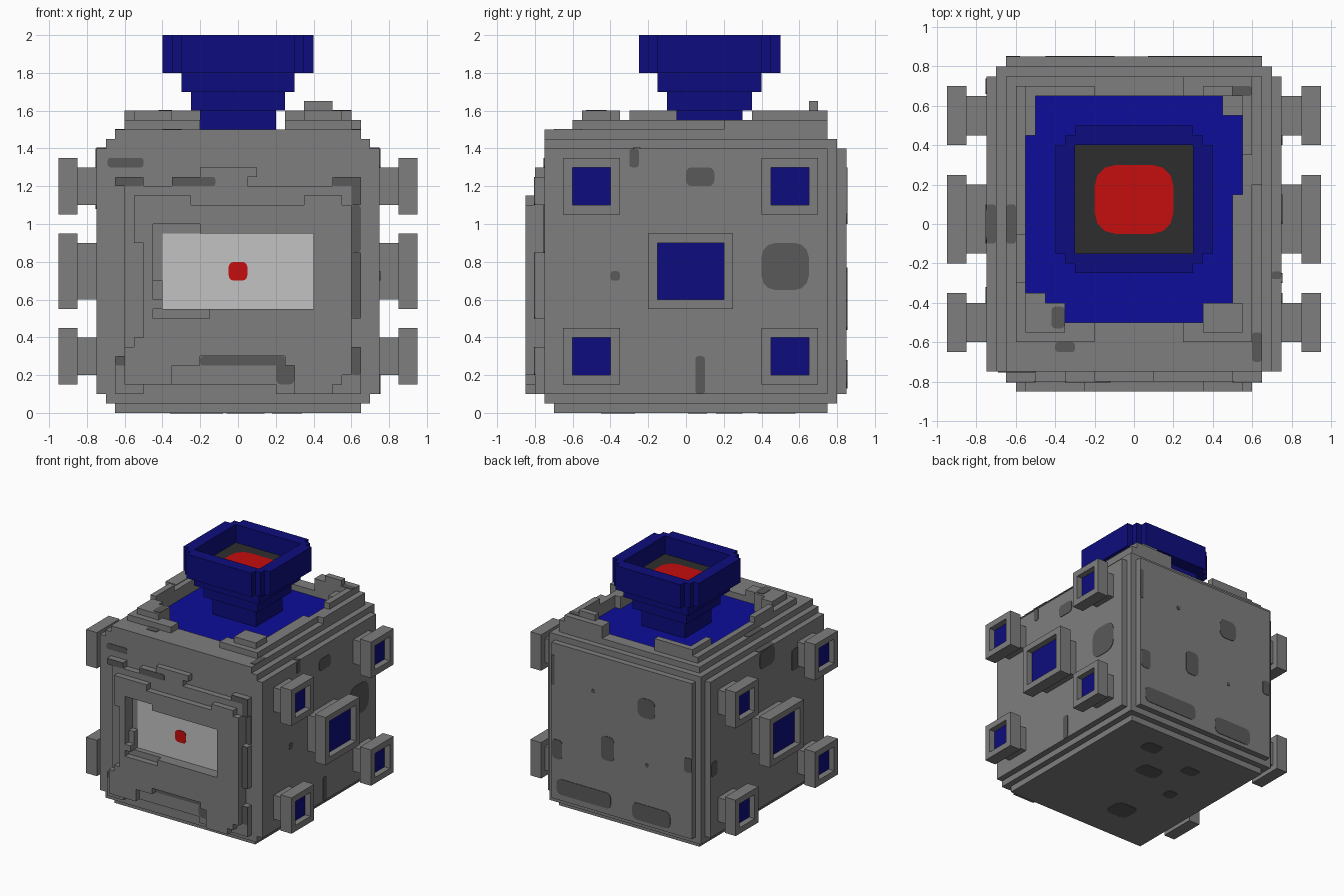
import bpy, bmesh, math

cube = bpy.data.objects.get("Cube")
if cube:
    bpy.data.objects.remove(cube, do_unlink=True)

U = 0.05  # block size


def material(name, r, g, b):
    m = bpy.data.materials.new(name)
    m.use_nodes = True
    m.diffuse_color = (r, g, b, 1)
    bsdf = next(n for n in m.node_tree.nodes if n.type == 'BSDF_PRINCIPLED')
    bsdf.inputs["Base Color"].default_value = (r, g, b, 1)
    return m


STONE = material("stone grey", 0.21, 0.21, 0.21)
SPOT = material("dark grey", 0.10, 0.10, 0.10)
PALE = material("pale grey", 0.54, 0.54, 0.54)
BLUE = material("navy blue", 0.004, 0.004, 0.21)
BRIGHT = material("bright blue", 0.004, 0.004, 0.32)
RED = material("red", 0.56, 0.004, 0.004)
COAL = material("charcoal", 0.027, 0.027, 0.027)


def finish(name, bm, mat):
    me = bpy.data.meshes.new(name)
    bm.to_mesh(me)
    bm.free()
    me.materials.append(mat)
    ob = bpy.data.objects.new(name, me)
    bpy.context.collection.objects.link(ob)
    return ob


def cells(boxes):
    out = set()
    for b in boxes:
        i = [round(v / U) for v in b]
        out |= {(x, y, z) for x in range(min(i[0:2]), max(i[0:2]))
                for y in range(min(i[2:4]), max(i[2:4])) for z in range(i[4], i[5])}
    return out


def blocks(name, mat, add, cut=()):
    """Solid made of boxes (x0,x1,y0,y1,z0,z1) on the block grid, minus cuts."""
    solid = cells(add) - cells(cut)
    bm = bmesh.new()
    verts = {}

    def vert(p):
        if p not in verts:
            verts[p] = bm.verts.new([c * U for c in p])
        return verts[p]

    for c in solid:
        for a in range(3):
            for s in (0, 1):
                n = list(c)
                n[a] += 2 * s - 1
                if tuple(n) in solid:
                    continue
                quad = []
                for du, dv in ((0, 0), (1, 0), (1, 1), (0, 1)):
                    p = list(c)
                    p[a] += s
                    p[(a + 1) % 3] += du
                    p[(a + 2) % 3] += dv
                    quad.append(vert(tuple(p)))
                bm.faces.new(quad if s else quad[::-1])
    bmesh.ops.dissolve_limit(bm, angle_limit=0.01, verts=bm.verts, edges=bm.edges)
    return finish(name, bm, mat)


def plates(name, mat, axis, pos, side, rects):
    """Thin round-cornered plates on a plane; rects are (u0,u1,v0,v1)."""
    bm = bmesh.new()
    ua, va = [a for a in range(3) if a != axis]
    for u0, u1, v0, v1 in rects:
        r = min(u1 - u0, v1 - v0) * 0.3
        ring = []
        for k, (cu, cv) in enumerate(((u1 - r, v1 - r), (u0 + r, v1 - r),
                                      (u0 + r, v0 + r), (u1 - r, v0 + r))):
            for j in range(4):
                t = math.pi / 2 * (k + j / 3)
                p = [0, 0, 0]
                p[axis] = pos - 0.002 * side
                p[ua], p[va] = cu + r * math.cos(t), cv + r * math.sin(t)
                ring.append(bm.verts.new(p))
        f = bm.faces.new(ring)
        ext = bmesh.ops.extrude_face_region(bm, geom=[f])
        off = [0, 0, 0]
        off[axis] = 0.006 * side
        bmesh.ops.translate(bm, vec=off, verts=[
            g for g in ext["geom"] if isinstance(g, bmesh.types.BMVert)])
    bmesh.ops.recalc_face_normals(bm, faces=bm.faces)
    return finish(name, bm, mat)


# Stepped body with an open well and a broken rim on top
well = [(-.55, .5, -.35, .45), (-.5, .45, -.35, .65), (.45, .55, .15, .55),
        (-.45, .5, -.4, .2), (-.35, .35, -.5, 0)]
body = [(-.75, .75, -.75, .75, .1, 1.4), (-.7, .7, -.75, .8, .05, 1.45),
        (-.65, .65, -.7, .85, .1, 1.4), (-.65, .65, -.7, .75, 0, 1.5),
        (-.65, .65, -.75, .75, .05, 1.5)]
rim = [(-.6, .6, -.6, .7, 1.5, 1.55), (.55, .65, .2, .75, 1.5, 1.55),
       (-.55, -.2, .65, .7, 1.55, 1.6), (.25, .6, .65, .75, 1.5, 1.6),
       (.55, .6, .35, .75, 1.55, 1.6), (-.6, -.55, -.3, -.05, 1.55, 1.6),
       (-.55, -.35, -.55, -.35, 1.55, 1.6), (.35, .55, -.55, -.4, 1.55, 1.6),
       (-.55, -.5, .45, .65, 1.55, 1.6), (.35, .5, .65, .7, 1.6, 1.65)]
gaps = [(-.2, .25, -.75, -.5, 1.5, 1.7), (-.2, .25, .65, .8, 1.5, 1.7)]
blocks("body", STONE, body + rim, [w + (1.4, 1.8) for w in well] + gaps)
blocks("well_floor", BRIGHT, [w + (1.4, 1.45) for w in well])

# Two ragged layers of the front panel around the screen opening
opening = [(-.4, .4, -.9, -.75, .55, .95), (-.45, -.2, -.9, -.75, .6, 1.0),
           (-.45, -.15, -.9, -.75, .5, .55), (-.45, -.4, -.9, -.75, .65, .95)]
low = [(-.65, .65, .1, 1.25)]
low_cut = [(-.5, -.35, 1.2, 1.25), (.05, .5, 1.2, 1.25), (-.65, -.6, .3, 1.2),
           (-.5, .2, .1, .15), (.6, .65, .85, 1.1), (.6, .65, .35, .5)]
high = [(-.55, .55, .15, 1.15), (.55, .6, .2, 1.1), (-.6, -.5, .15, .35), (.3, .5, .1, .15)]
high_cut = [(-.25, .35, 1.1, 1.15), (-.55, -.5, .4, .9), (-.35, .3, .15, .25),
            (-.2, .25, .25, .3), (.2, .3, .15, .2)]


def layer(rects, y0, y1):
    return [(a, b, y0, y1, c, d) for a, b, c, d in rects]


blocks("panel_base", STONE, layer(low, -.8, -.75) + [(-.2, .1, -.8, -.75, 1.25, 1.3)],
       layer(low_cut, -.8, -.75) + opening)
blocks("panel_face", STONE, layer(high, -.85, -.8), layer(high_cut, -.85, -.8) + opening)
blocks("panel_ledge", STONE, [(-.45, -.4, -.8, -.75, .6, .7), (-.45, -.15, -.8, -.75, .5, .55)])
plates("screen_light", RED, 1, -.757, -1, [(-.05, .05, .7, .8)])
screen = bmesh.new()
bmesh.ops.create_cube(screen, size=1)
for v in screen.verts:
    v.co = (v.co.x * .8, -.752 + v.co.y * .008, .75 + v.co.z * .4)
finish("screen", screen, PALE)

# Side thrusters: neck, square flange and recessed blue window
spots = [(-.6, -.4, 1.1, 1.3), (.45, .65, 1.1, 1.3), (-.6, -.4, .2, .4),
         (.45, .65, .2, .4), (-.15, .2, .6, .9)]
for s, side in ((1, "left"), (-1, "right")):
    for k, (y0, y1, z0, z1) in enumerate(spots):
        blocks(f"{side}_thruster_{k + 1}", STONE,
               [(.75 * s, .85 * s, y0, y1, z0, z1),
                (.85 * s, .95 * s, y0 - U, y1 + U, z0 - U, z1 + U)],
               [(.85 * s, .95 * s, y0, y1, z0, z1)])
        blocks(f"{side}_window_{k + 1}", BLUE, [(.85 * s, .9 * s, y0, y1, z0, z1)])

# Stepped funnel standing in the well
blocks("funnel", BLUE,
       [(-.4, .4, -.15, .4, 1.8, 2), (-.35, .35, -.2, .45, 1.8, 2), (-.3, .3, -.25, .5, 1.8, 2),
        (-.3, .3, -.15, .4, 1.7, 1.8), (-.25, .25, -.1, .35, 1.6, 1.7),
        (-.2, .2, -.05, .3, 1.45, 1.6)],
       [(-.3, .3, -.15, .4, 1.8, 2)])
blocks("funnel_floor", COAL, [(-.3, .3, -.15, .4, 1.8, 1.85)])
plates("funnel_core", RED, 2, 1.85, 1, [(-.2, .2, -.05, .3)])

# Dark worn patches
plates("left_patches", SPOT, 0, .75, 1, [
    (.4, .65, .65, .9), (0, .15, 1.2, 1.3), (-.3, -.25, 1.3, 1.4),
    (-.4, -.35, .7, .75), (.05, .1, .1, .3)])
plates("right_patches", SPOT, 0, -.75, -1, [
    (-.1, .1, 1.25, 1.4), (-.42, -.32, 1.08, 1.26), (.66, .74, .6, .72)])
plates("back_patches", SPOT, 1, .85, 1, [
    (.62, .65, 1.05, 1.3), (.25, .28, 1.08, 1.11), (-.31, -.15, 1.0, 1.16),
    (.55, .64, .44, .6), (.07, .19, .55, .75), (.1, .6, .15, .28),
    (-.45, -.1, .13, .27), (-.25, -.22, .59, .62), (-.65, -.58, .65, .77)])
plates("front_patches", SPOT, 1, -.75, -1, [(-.69, -.5, 1.3, 1.35), (.6, .65, .85, 1.1)])
plates("panel_patches", SPOT, 1, -.8, -1, [
    (-.35, -.12, 1.2, 1.25), (-.65, -.5, 1.2, 1.25), (.5, .65, 1.2, 1.25),
    (.6, .65, 1.1, 1.22), (.6, .65, .5, .85), (.6, .65, .2, .35),
    (-.65, -.5, .25, .3), (-.2, .25, .25, .3), (.2, .3, .15, .27)])
plates("top_patches", SPOT, 2, 1.5, 1, [
    (-.65, -.6, -.1, .1), (.6, .65, -.7, -.55), (-.4, -.3, -.65, -.6)])
plates("edge_patches", SPOT, 2, 1.4, 1, [(-.75, -.7, -.1, .1), (.7, .75, -.28, -.24)])
plates("rim_patches", SPOT, 2, 1.6, 1, [(.45, .6, .65, .7), (-.42, -.35, -.53, -.42)])
plates("bottom_patches", SPOT, 2, 0, -1, [
    (.18, .34, .46, .58), (-.06, .14, .16, .3), (-.27, -.13, .38, .48),
    (-.36, -.26, .01, .11), (-.28, -.08, -.45, -.27)])
